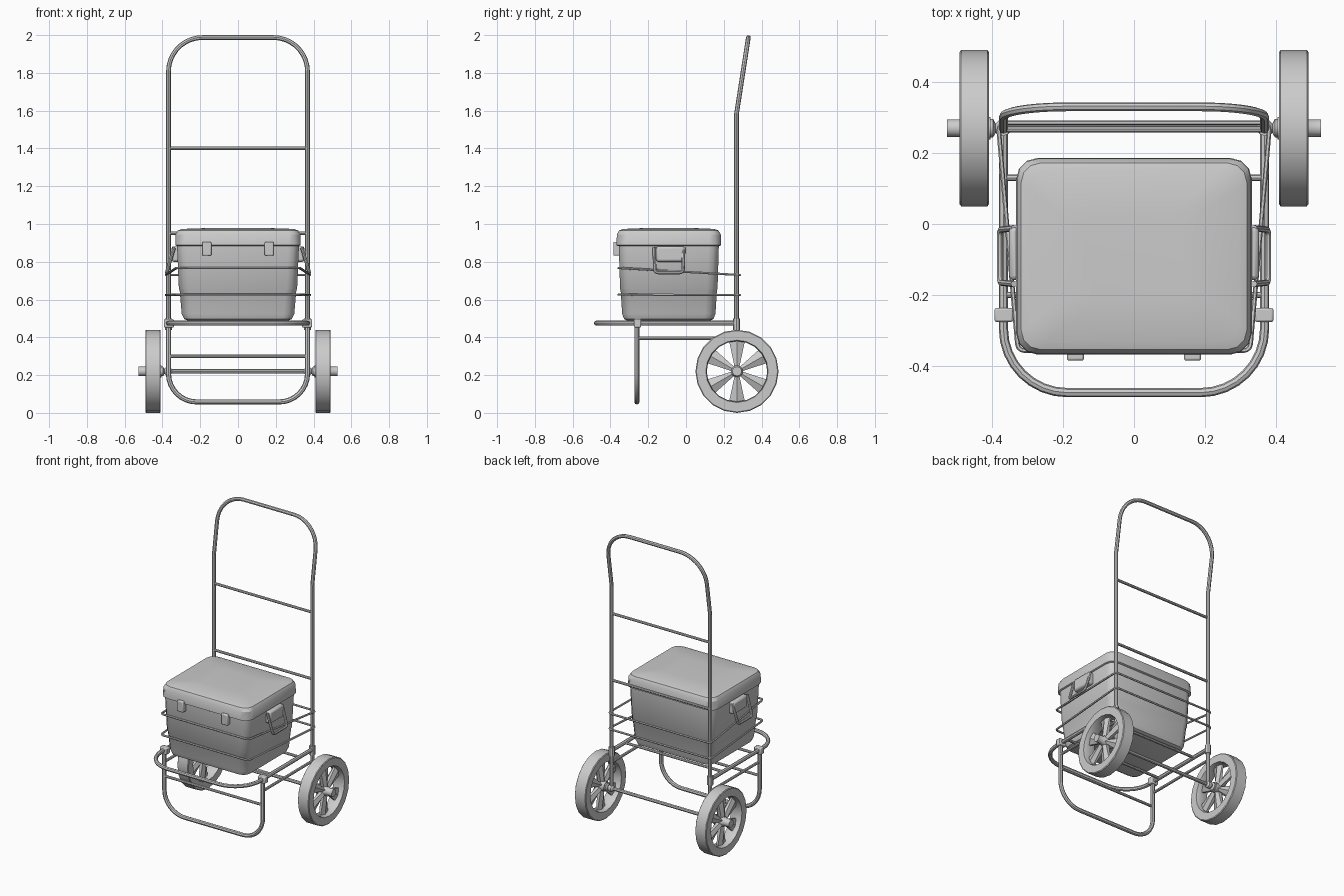
import bpy, bmesh
from math import sin, cos, pi, radians
from mathutils import Vector

if "Cube" in bpy.data.objects:
    bpy.data.objects.remove(bpy.data.objects["Cube"])


def add_mesh(name, verts, faces, angle=35):
    me = bpy.data.meshes.new(name)
    me.from_pydata([tuple(v) for v in verts], [], faces)
    bm = bmesh.new()
    bm.from_mesh(me)
    bmesh.ops.recalc_face_normals(bm, faces=bm.faces)
    bm.to_mesh(me)
    bm.free()
    ob = bpy.data.objects.new(name, me)
    bpy.context.collection.objects.link(ob)
    bpy.ops.object.select_all(action='DESELECT')
    ob.select_set(True)
    bpy.context.view_layer.objects.active = ob
    bpy.ops.object.shade_smooth_by_angle(angle=radians(angle))
    return ob


def fillet(pts, r, n=7):
    """Round the inner corners of a polyline."""
    pts = [Vector(p) for p in pts]
    out = [pts[0]]
    for a, b, c in zip(pts, pts[1:], pts[2:]):
        u, v = (a - b).normalized(), (c - b).normalized()
        half = u.angle(v) / 2
        d = r * sin(half) / cos(half)
        d = r / (sin(half) / cos(half))
        mid = b + (u + v).normalized() * (r / sin(half))
        s, e = b + u * d - mid, b + v * d - mid
        sweep = pi - 2 * half
        for i in range(n + 1):
            t = i / n
            out.append(mid + (s * sin((1 - t) * sweep) + e * sin(t * sweep)) / sin(sweep))
    return out + [pts[-1]]


def tube(name, pts, r, closed=False, res=2):
    cu = bpy.data.curves.new(name, 'CURVE')
    cu.dimensions = '3D'
    cu.bevel_depth, cu.bevel_resolution, cu.use_fill_caps = r, res, True
    sp = cu.splines.new('POLY')
    sp.points.add(len(pts) - 1)
    for p, q in zip(sp.points, pts):
        p.co = (*q, 1)
    sp.use_cyclic_u = closed
    tmp = bpy.data.objects.new(name + "_path", cu)
    bpy.context.collection.objects.link(tmp)
    me = bpy.data.meshes.new_from_object(tmp.evaluated_get(bpy.context.evaluated_depsgraph_get()))
    verts = [v.co.copy() for v in me.vertices]
    faces = [list(p.vertices) for p in me.polygons]
    bpy.data.objects.remove(tmp)
    bpy.data.meshes.remove(me)
    return add_mesh(name, verts, faces, 40)


def box(name, lo, hi, bevel=0.006):
    v = [(x, y, z) for x in (lo[0], hi[0]) for y in (lo[1], hi[1]) for z in (lo[2], hi[2])]
    f = [(0, 1, 3, 2), (4, 6, 7, 5), (0, 4, 5, 1), (2, 3, 7, 6), (0, 2, 6, 4), (1, 5, 7, 3)]
    ob = add_mesh(name, v, f)
    m = ob.modifiers.new("bevel", 'BEVEL')
    m.width, m.segments = bevel, 2
    return ob


def rings(name, loops, closed=False, angle=35):
    """Skin a stack of equal loops; cap the ends unless closed."""
    n, k = len(loops[0]), len(loops)
    verts = [p for l in loops for p in l]
    faces = [(i * n + j, i * n + (j + 1) % n, (i + 1) % k * n + (j + 1) % n, (i + 1) % k * n + j)
             for i in range(k if closed else k - 1) for j in range(n)]
    if not closed:
        faces += [list(range(n)), list(range((k - 1) * n, k * n))]
    return add_mesh(name, verts, faces, angle)


def lathe_x(name, profile, seg, closed=False):
    """Spin (x, radius) points around the axle."""
    return rings(name, [[(x, AY + r * cos(2 * pi * j / seg), AZ + r * sin(2 * pi * j / seg))
                         for j in range(seg)] for x, r in profile], closed)


def rounded_rect(z, hx, hy, r, n=3, cy=-0.091):
    out = []
    for q, (sx, sy) in enumerate([(1, 1), (-1, 1), (-1, -1), (1, -1)]):
        for i in range(n + 1):
            a = pi / 2 * (q + i / n)
            out.append((sx * (hx - r) + r * cos(a), cy + sy * (hy - r) + r * sin(a), z))
    return out


AY, AZ = 0.27, 0.22          # axle position
RX, BY = 0.368, 0.267        # rail half spacing, upright depth

# Handle frame: uprights, tilted back towards a rounded top
front = fillet([(-RX, 0, 0.22), (-RX, 0, 1.987), (RX, 0, 1.987), (RX, 0, 0.22)], 0.18, 9)
front.insert(1, Vector((-RX, 0, 1.58)))
front.insert(-1, Vector((RX, 0, 1.58)))
tube("handle_frame", [(p.x, BY + max(0, p.z - 1.58) * 0.155, p.z) for p in front], 0.0125)
for i, z in enumerate((1.40, 0.95)):
    tube(f"handle_crossbar_{i}", [(-RX, BY, z), (RX, BY, z)], 0.009)

# Base platform and front leg hoop
tube("base_frame", fillet([(-RX, BY, .475), (-RX, -.475, .475), (RX, -.475, .475), (RX, BY, .475)], .18, 8), 0.013)
tube("front_leg", fillet([(-RX, -.26, .475), (-RX, -.26, .058), (RX, -.26, .058), (RX, -.26, .475)], .15, 8), 0.0135)
tube("leg_crossbar", [(-RX, -.26, .30), (RX, -.26, .30)], 0.009)
for i, y in enumerate((0.13, -0.20)):
    tube(f"base_crossbar_{i}", [(-RX, y, .475), (RX, y, .475)], 0.009)

# Axle
tube("axle", [(-.42, AY, AZ), (.42, AY, AZ)], 0.0115)

for s, side in ((-1, "left"), (1, "right")):
    # Frame joints and side struts
    box(f"leg_bracket_{side}", (min(s * .34, s * .393), -.276, .452), (max(s * .34, s * .393), -.237, .497))
    tube(f"upright_sleeve_{side}", [(s * RX, BY, .44), (s * RX, BY, .50)], 0.019)
    tube(f"side_strut_{side}", [(s * RX, -.26, .395), (s * RX, BY, .395)], 0.009)
    lathe_x(f"axle_collar_{side}", [(s * .35, .012), (s * .36, .022), (s * .38, .022), (s * .39, .013),
                                    (s * .397, .026), (s * .412, .026)], 12)

    # Wheel: tyre, hub and six wedge spokes
    lathe_x(f"tyre_{side}", [(s * x, r) for x, r in
            ((.409, .165), (.409, .215), (.413, .22), (.487, .22), (.491, .215), (.491, .165), (.475, .16), (.425, .16))],
            20, True)
    lathe_x(f"hub_{side}", [(s * .405, .032), (s * .475, .032), (s * .485, .025), (s * .527, .025)], 12)
    for k in range(6):
        a = pi / 2 + k * pi / 3
        rad, tan = Vector((0, cos(a), sin(a))), Vector((0, -sin(a), cos(a)))
        loops = []
        for r, w, t in ((.02, .012, .03), (.167, .043, .012)):
            c = Vector((s * .45, AY, AZ)) + rad * r
            loops.append([c + tan * u * w + Vector((v * t, 0, 0)) for u, v in
                          ((-1, -.4), (0, -1), (1, -.4), (1, .4), (0, 1), (-1, .4))])
        rings(f"spoke_{side}_{k}", loops, angle=20)

    # Cooler carry handle, its mount and the latch
    box(f"handle_mount_{side}", (min(s * .30, s * .352), -.158, .80), (max(s * .30, s * .352), -.008, .882), .012)
    tube(f"carry_handle_{side}", fillet([(s * .338, -.012, .875), (s * .378, -.016, .742),
                                         (s * .378, -.165, .742), (s * .338, -.169, .875)], .018, 3), 0.009)
    lx = s * .165
    box(f"latch_{side}", (lx - .024, -.385, .832), (lx + .024, -.34, .905))

# Cooler body and lid
rings("cooler_body", [rounded_rect(*p) for p in (
    (.488, .265, .218, .04), (.497, .285, .237, .05), (.525, .298, .247, .055),
    (.65, .309, .255, .055), (.656, .313, .258, .055), (.89, .323, .265, .055))])
rings("cooler_lid", [rounded_rect(*p) for p in (
    (.884, .325, .27, .06), (.888, .332, .277, .06), (.945, .330, .275, .06),
    (.966, .318, .263, .055), (.974, .295, .24, .05), (.979, .15, .12, .04))], angle=30)

# Elastic cords looped around the cooler and the uprights
for name, zf, zb in (("lower_cord", .626, .624), ("upper_cord", .767, .730)):
    hx = .327
    tube(name, fillet([(0, .285, zb), (-.383, .285, zb), (-hx, -.357, zf), (0, -.357, zf)], .02, 3)
         + fillet([(0, -.357, zf), (hx, -.357, zf), (.383, .285, zb), (0, .285, zb)], .02, 3)[1:-1],
         0.0065, True, 1)
